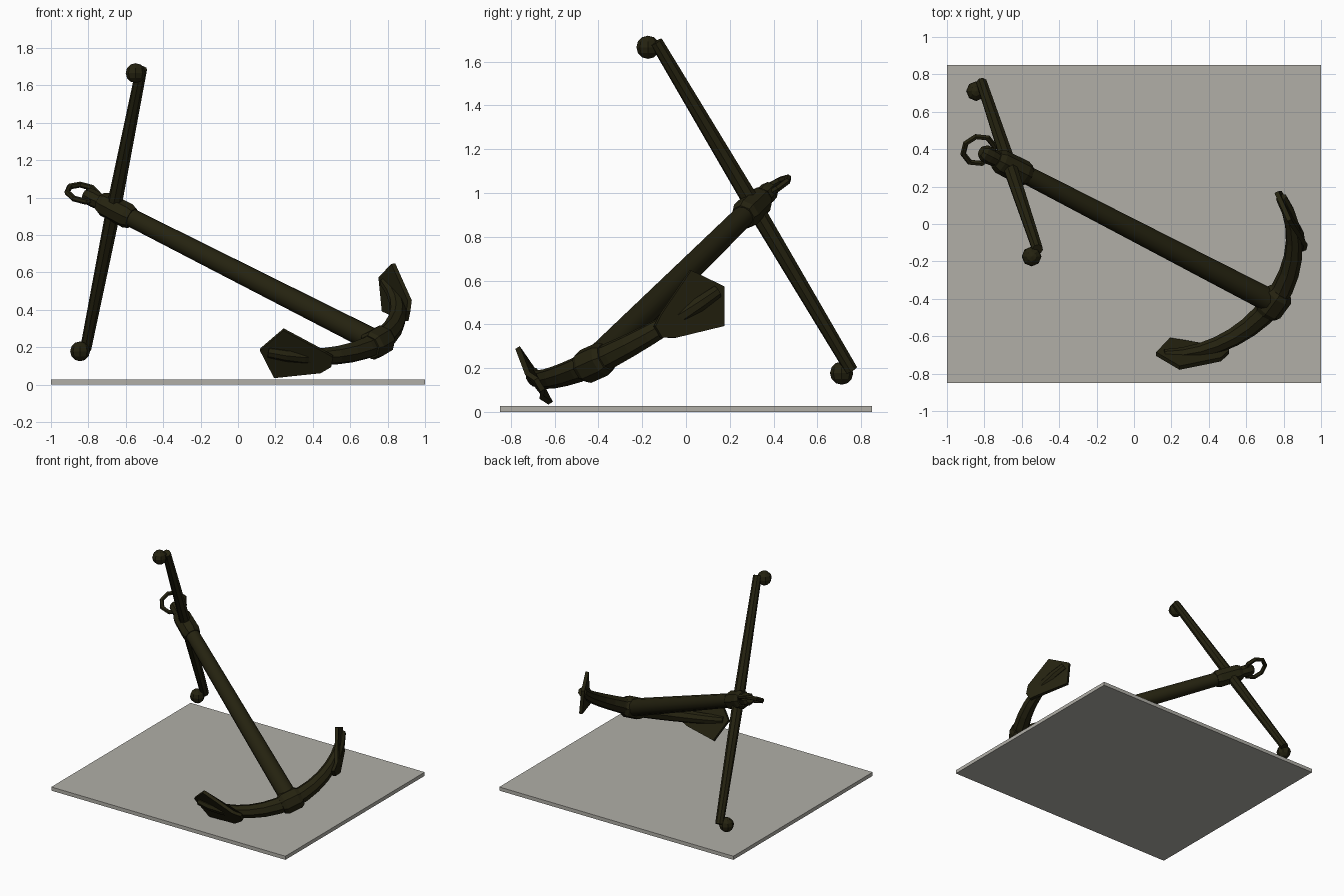
import bpy
import bmesh
from math import sin, cos, pi, radians
from mathutils import Vector, Matrix

if "Cube" in bpy.data.objects:
    bpy.data.objects.remove(bpy.data.objects["Cube"])


def material(name, colour):
    mat = bpy.data.materials.new(name)
    mat.use_nodes = True
    mat.diffuse_color = (*colour, 1)
    mat.node_tree.nodes["Principled BSDF"].inputs["Base Color"].default_value = (*colour, 1)
    return mat


iron = material("dark olive iron", (0.018, 0.016, 0.005))
stone = material("pale grey", (0.44, 0.43, 0.39))

# Anchor frame: S runs down the shank, D along the stock, A along the arms
crown = Vector((0.745, -0.42, 0.225))
stock_mid = Vector((-0.665, 0.31, 0.94))
S = (crown - stock_mid).normalized()
D = Vector((-0.31, 0.895, -1.49))
D = (D - D.dot(S) * S).normalized()
A = S.cross(D)


def at(s, a=0.0, d=0.0):
    return crown + s * S + a * A + d * D


def finish(name, bm, mat=iron, smooth=False):
    bmesh.ops.recalc_face_normals(bm, faces=bm.faces)
    mesh = bpy.data.meshes.new(name)
    bm.to_mesh(mesh)
    bm.free()
    obj = bpy.data.objects.new(name, mesh)
    bpy.context.collection.objects.link(obj)
    mesh.materials.append(mat)
    if smooth:
        bpy.ops.object.select_all(action="DESELECT")
        obj.select_set(True)
        bpy.context.view_layer.objects.active = obj
        bpy.ops.object.shade_smooth_by_angle(angle=radians(40))
    return obj


def tube(name, path, radii, side, sides=8, closed=False, smooth=False):
    """Sweep a regular polygon along a path; side is one fixed cross axis."""
    bm = bmesh.new()
    rings, n = [], len(path)
    for i, (p, r) in enumerate(zip(path, radii)):
        if closed:
            tangent = path[(i + 1) % n] - path[i - 1]
        else:
            tangent = path[min(i + 1, n - 1)] - path[max(i - 1, 0)]
        other = tangent.normalized().cross(side)
        angles = [2 * pi * (k + 0.5) / sides for k in range(sides)]
        rings.append([bm.verts.new(p + r * (cos(t) * side + sin(t) * other)) for t in angles])
    for i in range(n if closed else n - 1):
        low, high = rings[i], rings[(i + 1) % n]
        for k in range(sides):
            j = (k + 1) % sides
            bm.faces.new((low[k], low[j], high[j], high[k]))
    if not closed:
        bm.faces.new(rings[0])
        bm.faces.new(rings[-1])
    return finish(name, bm, smooth=smooth)


# Base slab
bm = bmesh.new()
bmesh.ops.create_cube(bm, size=1, matrix=Matrix.Translation((0, 0, 0.014)) @ Matrix.Diagonal((2, 1.7, 0.028, 1)))
finish("base_slab", bm, stone)

# Shank with the collar that holds the stock and a rounded head
tube("shank", [at(-1.64), at(0.02)], [0.05, 0.064], D, 12, smooth=True)
tube("stock_collar", [at(s) for s in (-1.83, -1.80, -1.65, -1.62)],
     [0.052, 0.066, 0.069, 0.058], D, 8)
tube("shank_head", [at(s) for s in (-1.93, -1.91, -1.87, -1.82)],
     [0.03, 0.045, 0.047, 0.042], D, 8)

# Ring through the shank head
turns = [2 * pi * k / 8 for k in range(8)]
tube("ring", [at(-1.945 + 0.086 * cos(t), 0.086 * sin(t)) for t in turns],
     [0.016] * 8, D, 6, closed=True)

# Stock with a ball set beside each end
half = 0.885
mid = (stock_mid - crown).dot(S)
tube("stock", [at(mid, 0, d) for d in (-half, 0, half)], [0.03, 0.04, 0.03], A, 8)
for name, end in (("upper_ball", -half), ("lower_ball", half)):
    bm = bmesh.new()
    place = Matrix.Translation(at(mid, -0.055, end * 0.992))
    bmesh.ops.create_uvsphere(bm, u_segments=8, v_segments=6, radius=0.053, matrix=place)
    finish(name, bm)

# Crown block
tube("crown_block", [at(0.0, a) for a in (-0.075, -0.05, 0.05, 0.075)],
     [0.066, 0.08, 0.08, 0.066], D, 8)

# Curved arms and flukes, mirrored across the shank
bend = 0.63
for label, sign in (("front", -1), ("back", 1)):
    steps = [i / 7 for i in range(8)]
    path = [at(bend * (cos(radians(62 * t)) - 1), sign * bend * sin(radians(62 * t))) for t in steps]
    tube(label + "_arm", path, [0.064 - 0.033 * t for t in steps], D, 8)

    # Fluke: pointed plate widest near its tip, as (s, a, half width)
    outline = [(-0.377, 0.573, 0), (-0.288, 0.522, 0.15), (-0.08, 0.404, 0.065), (-0.05, 0.358, 0.03)]
    corners = [(s, a, w) for s, a, w in outline] + [(s, a, -w) for s, a, w in reversed(outline[1:])]
    normal = (0.22 * A * sign + 0.32 * S).normalized() * 0.012
    normal = (0.55 * S + 0.83 * sign * A).normalized() * 0.012
    bm = bmesh.new()
    near = [bm.verts.new(at(s, sign * a, w) + normal) for s, a, w in corners]
    far = [bm.verts.new(at(s, sign * a, w) - normal) for s, a, w in corners]
    bm.faces.new(near)
    bm.faces.new(far)
    for k in range(len(corners)):
        j = (k + 1) % len(corners)
        bm.faces.new((near[k], near[j], far[j], far[k]))
    finish(label + "_fluke", bm)
